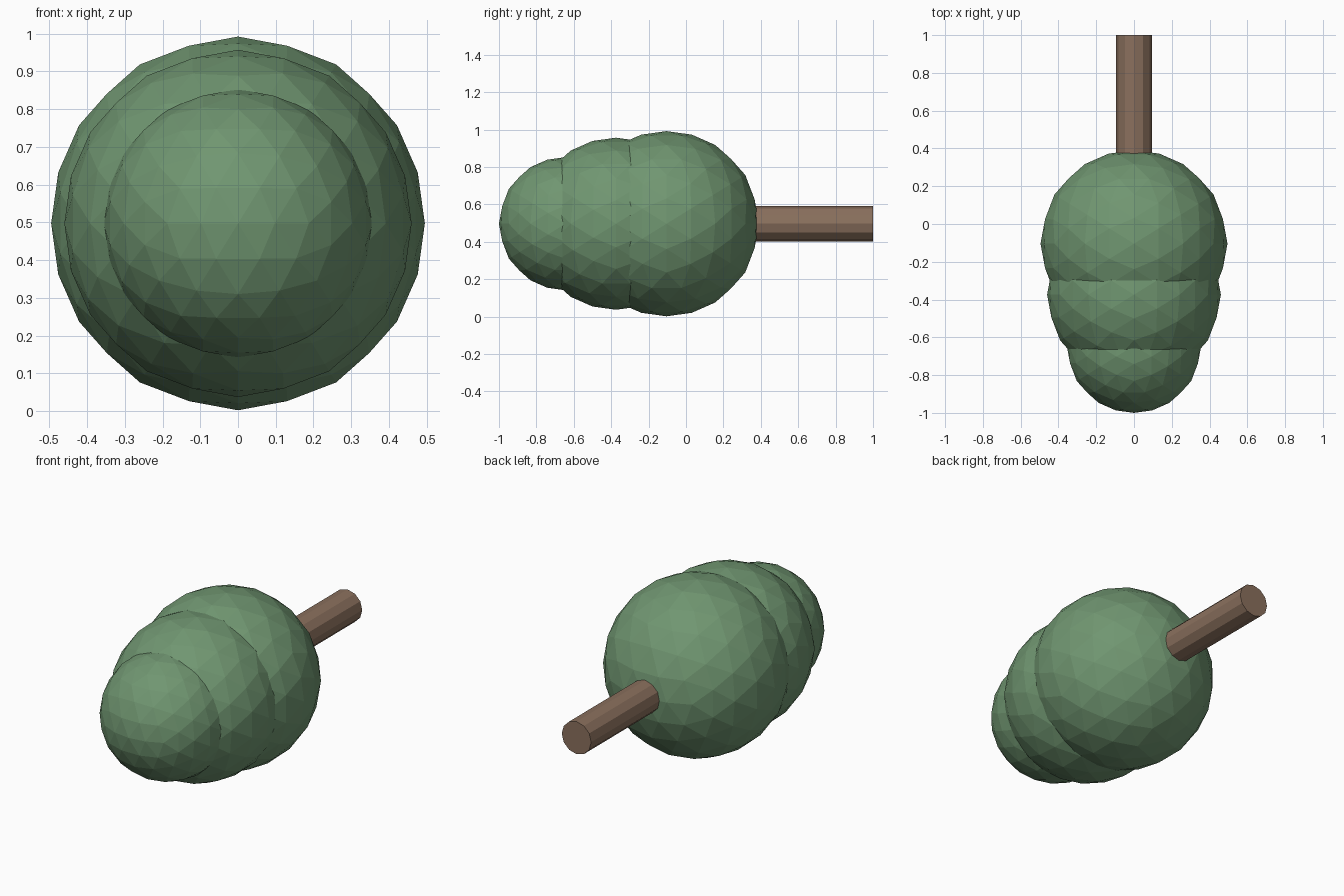
import bpy, bmesh, math
from mathutils import Matrix

if "Cube" in bpy.data.objects:
    bpy.data.objects.remove(bpy.data.objects["Cube"])

AXIS_Z = 0.497  # height of the tree's axis, which lies along y


def material(name, rgb):
    m = bpy.data.materials.new(name)
    m.diffuse_color = (*rgb, 1.0)
    m.use_nodes = True
    m.node_tree.nodes["Principled BSDF"].inputs["Base Color"].default_value = m.diffuse_color
    return m


def add_object(name, bm, mat):
    bmesh.ops.recalc_face_normals(bm, faces=bm.faces[:])
    mesh = bpy.data.meshes.new(name)
    bm.to_mesh(mesh)
    bm.free()
    mesh.materials.append(mat)
    bpy.context.collection.objects.link(bpy.data.objects.new(name, mesh))


def foliage(name, y, radius, mat):
    # icosahedron with its edges square to the axes, split twice onto a sphere
    bm = bmesh.new()
    phi = (1 + math.sqrt(5)) / 2
    for a in (-1, 1):
        for b in (-phi, phi):
            for co in ((b, 0, a), (a, b, 0), (0, a, b)):
                bm.verts.new(co)
    bmesh.ops.convex_hull(bm, input=bm.verts[:])
    for _ in range(2):
        bmesh.ops.subdivide_edges(bm, edges=bm.edges[:], cuts=1, use_grid_fill=True)
        for v in bm.verts:
            v.co.normalize()
    for v in bm.verts:
        v.co *= radius
    bmesh.ops.translate(bm, verts=bm.verts[:], vec=(0, y, AXIS_Z))
    add_object(name, bm, mat)


green = material("leaf green", (0.162, 0.305, 0.165))
brown = material("bark brown", (0.255, 0.162, 0.110))

# Three overlapping balls of leaves
foliage("lower_foliage", -0.104, 0.495, green)
foliage("middle_foliage", -0.374, 0.46, green)
foliage("top_foliage", -0.644, 0.356, green)

# Twelve-sided trunk along y
bm = bmesh.new()
start, end = 0.2, 1.0
bmesh.ops.create_cone(
    bm, cap_ends=True, segments=12, radius1=0.094, radius2=0.094, depth=end - start,
    matrix=Matrix.Translation((0, (start + end) / 2, AXIS_Z)) @ Matrix.Rotation(math.pi / 2, 4, 'X'))
add_object("trunk", bm, brown)
